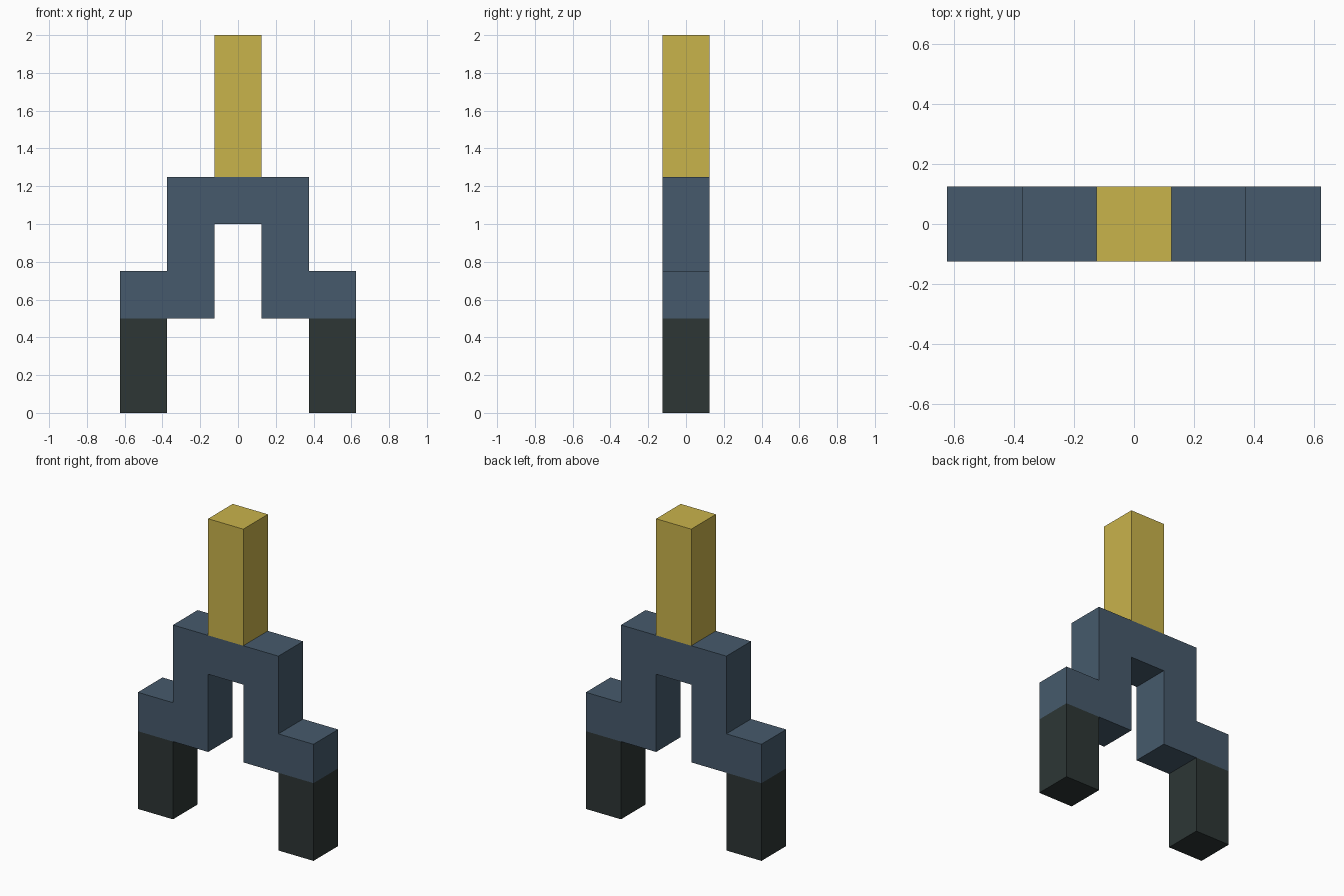
import bpy, bmesh

if "Cube" in bpy.data.objects:
    bpy.data.objects.remove(bpy.data.objects["Cube"])

HALF = 0.125  # half the thickness shared by every part


def material(name, rgb):
    def lin(c):
        c /= 255
        return c / 12.92 if c <= 0.04045 else ((c + 0.055) / 1.055) ** 2.4
    m = bpy.data.materials.new(name)
    m.diffuse_color = (*[lin(c) for c in rgb], 1)
    m.use_nodes = True
    m.node_tree.nodes["Principled BSDF"].inputs["Base Color"].default_value = m.diffuse_color
    return m


def extrude_profile(name, outline, mat):
    """Extrude an (x, z) outline through the full thickness along y."""
    bm = bmesh.new()
    face = bm.faces.new([bm.verts.new((x, -HALF, z)) for x, z in outline])
    ext = bmesh.ops.extrude_face_region(bm, geom=[face])
    verts = [v for v in ext["geom"] if isinstance(v, bmesh.types.BMVert)]
    bmesh.ops.translate(bm, verts=verts, vec=(0, 2 * HALF, 0))
    bmesh.ops.recalc_face_normals(bm, faces=bm.faces)
    me = bpy.data.meshes.new(name)
    bm.to_mesh(me)
    bm.free()
    me.materials.append(mat)
    ob = bpy.data.objects.new(name, me)
    bpy.context.collection.objects.link(ob)
    return ob


def box(name, x0, x1, z0, z1, mat):
    return extrude_profile(name, [(x0, z0), (x1, z0), (x1, z1), (x0, z1)], mat)


yellow = material("mustard yellow", (201, 179, 75))
blue = material("slate blue", (70, 90, 108))
dark = material("dark charcoal", (45, 54, 53))

# Stepped arch: right half of the outline, mirrored for the left
right = [(0.125, 1.0), (0.125, 0.5), (0.625, 0.5), (0.625, 0.75),
         (0.375, 0.75), (0.375, 1.25)]
left = [(-x, z) for x, z in reversed(right)]
extrude_profile("stepped_arch", right + left, blue)

# Upright post on top
box("top_post", -HALF, HALF, 1.25, 2.0, yellow)

# Two dark legs
for side, cx in (("left", -0.5), ("right", 0.5)):
    box(side + "_leg", cx - HALF, cx + HALF, 0.0, 0.5, dark)
